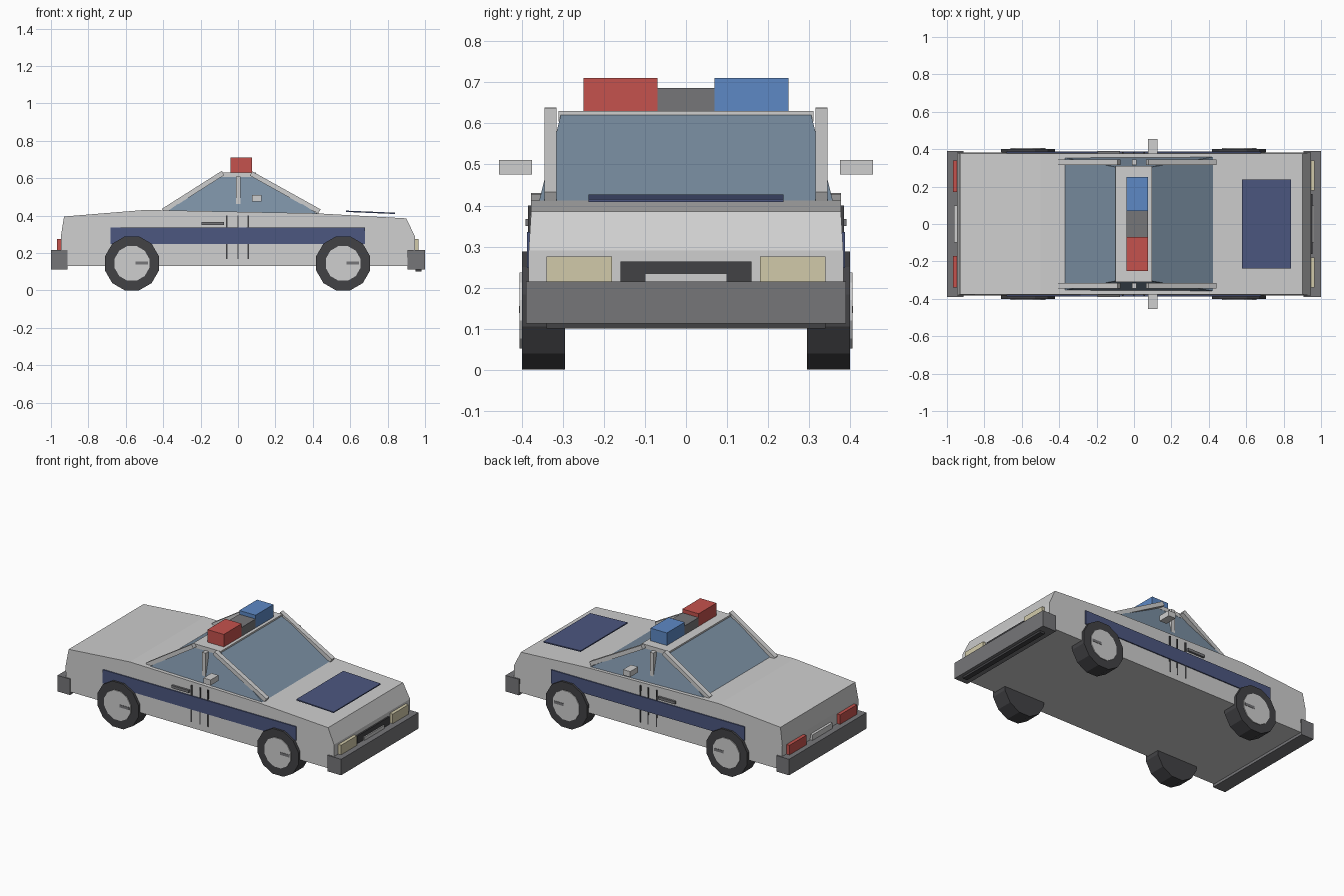
import bpy, math
from mathutils import Vector

if "Cube" in bpy.data.objects:
    bpy.data.objects.remove(bpy.data.objects["Cube"])


def mat(name, r, g, b):
    m = bpy.data.materials.new(name)
    m.diffuse_color = (r, g, b, 1)
    m.use_nodes = True
    m.node_tree.nodes["Principled BSDF"].inputs["Base Color"].default_value = m.diffuse_color
    return m


WHITE = mat("body white", .62, .62, .62)
GREY = mat("bumper grey", .18, .18, .19)
DARK = mat("tyre black", .055, .055, .06)
GLASS = mat("window glass", .20, .28, .37)
NAVY = mat("navy", .072, .095, .215)
RED = mat("red lamp", .56, .085, .075)
BLUE = mat("blue lamp", .11, .25, .56)
CREAM = mat("headlight cream", .64, .59, .40)


def mesh(name, verts, faces, m):
    me = bpy.data.meshes.new(name)
    me.from_pydata(verts, [], faces)
    me.materials.append(m)
    ob = bpy.data.objects.new(name, me)
    bpy.context.collection.objects.link(ob)
    return ob


def prism(name, profile, y0, y1, m):
    # extrude an x-z profile along y
    n = len(profile)
    v = [(x, y0, z) for x, z in profile] + [(x, y1, z) for x, z in profile]
    f = [tuple(range(n)), tuple(range(2 * n - 1, n - 1, -1))]
    f += [(i, i + n, (i + 1) % n + n, (i + 1) % n) for i in range(n)]
    return mesh(name, v, f, m)


def box(name, x0, x1, y0, y1, z0, z1, m):
    return prism(name, [(x0, z0), (x1, z0), (x1, z1), (x0, z1)], y0, y1, m)


def beam(name, a, b, t, y0, y1, m):
    # bar between two x-z points with thickness t
    a, b = Vector(a), Vector(b)
    d = (b - a).normalized() * t / 2
    p = Vector((-d.y, d.x))
    return prism(name, [tuple(q) for q in (a - p, b - p, b + p, a + p)], y0, y1, m)


def both(fn, name, *args):
    # args end with y-inner, y-outer, extra...; build at both sides
    for s, tag in ((-1, "right"), (1, "left")):
        fn(name + "_" + tag, s, *args)


# lower body, slightly narrower along the top edge
body = prism("body", [(-.945, .13), (.945, .13), (.945, .29), (.9, .385), (.42, .412),
                      (-.38, .428), (-.5, .43), (-.93, .395), (-.947, .29)], -.383, .383, WHITE)
for v in body.data.vertices:
    if v.co.z > .36:
        v.co.y *= .985

# glass cabin, tapering upward
gv = [(x, s * y, z) for s in (-1, 1) for x, y, z in
      ((-.395, .358, .41), (.425, .358, .41), (.095, .305, .62), (-.1, .305, .62))]
mesh("cabin_glass", gv, [(0, 1, 2, 3), (7, 6, 5, 4), (0, 4, 5, 1), (1, 5, 6, 2),
                         (2, 6, 7, 3), (3, 7, 4, 0)], GLASS)
box("roof", -.1, .095, -.31, .31, .605, .63, WHITE)

# light bar
box("light_bar_centre", -.04, .075, -.07, .07, .628, .686, GREY)
box("red_beacon", -.04, .075, -.25, -.07, .628, .71, RED)
box("blue_beacon", -.04, .075, .07, .25, .628, .71, BLUE)

# bumpers, front lip, grille and plates
box("front_bumper", .905, 1, -.39, .39, .113, .215, GREY)
box("rear_bumper", -1, -.912, -.39, .39, .113, .215, GREY)
box("front_lip", .948, .98, -.34, .34, .10, .13, DARK)
box("grille", .93, .955, -.16, .16, .2, .264, DARK)
box("front_plate", .95, .963, -.1, .1, .2, .235, WHITE)
box("rear_plate", -.963, -.94, -.1, .1, .205, .25, WHITE)

# hood panel floating just above the bonnet
beam("hood_panel", (.577, .423), (.84, .412), .007, -.237, .237, NAVY)

# parts repeated on both sides
for s, tag in ((-1, "right"), (1, "left")):
    def side(a, b):
        return tuple(sorted((s * a, s * b)))

    pil = side(.315, .345)
    beam("front_pillar_" + tag, (.435, .422), (.07, .625), .026, *pil, WHITE)
    beam("rear_pillar_" + tag, (-.4, .425), (-.08, .628), .026, *pil, WHITE)
    box("middle_pillar_" + tag, -.012, .014, *pil, .43, .61, WHITE)
    box("mirror_" + tag, .075, .125, *side(.375, .455), .476, .511, WHITE)
    box("stripe_" + tag, -.683, .68, *side(.38, .387), .248, .335, NAVY)
    box("door_handle_" + tag, -.195, -.075, *side(.375, .391), .35, .367, GREY)
    for i, x in enumerate((-.06, 0, .055)):
        box(f"door_seam_{i}_{tag}", x - .004, x + .004, *side(.376, .3845), .167, .4, DARK)
    box("headlight_" + tag, .93, .965, *side(.18, .34), .212, .276, CREAM)
    box("tail_light_" + tag, -.968, -.93, *side(.17, .34), .212, .276, RED)

    # wheels: twelve-sided tyre with a pale hub
    for x, end in ((-.567, "rear"), (.562, "front")):
        for part, r, y0, y1, m in (("tyre", .149, .295, .4, DARK), ("hub", .096, .35, .405, WHITE)):
            ring = [(x + r * math.cos(math.radians(15 + 30 * k)),
                     .1445 + r * math.sin(math.radians(15 + 30 * k))) for k in range(12)]
            prism(f"{end}_{part}_{tag}", ring, *side(y0, y1), m)
        box(f"{end}_hub_bar_{tag}", x + .018, x + .085, *side(.4, .407), .138, .155, GREY)

# consistent outward normals
import bmesh
for ob in bpy.data.objects:
    bm = bmesh.new()
    bm.from_mesh(ob.data)
    bmesh.ops.recalc_face_normals(bm, faces=bm.faces)
    bm.to_mesh(ob.data)
    bm.free()
